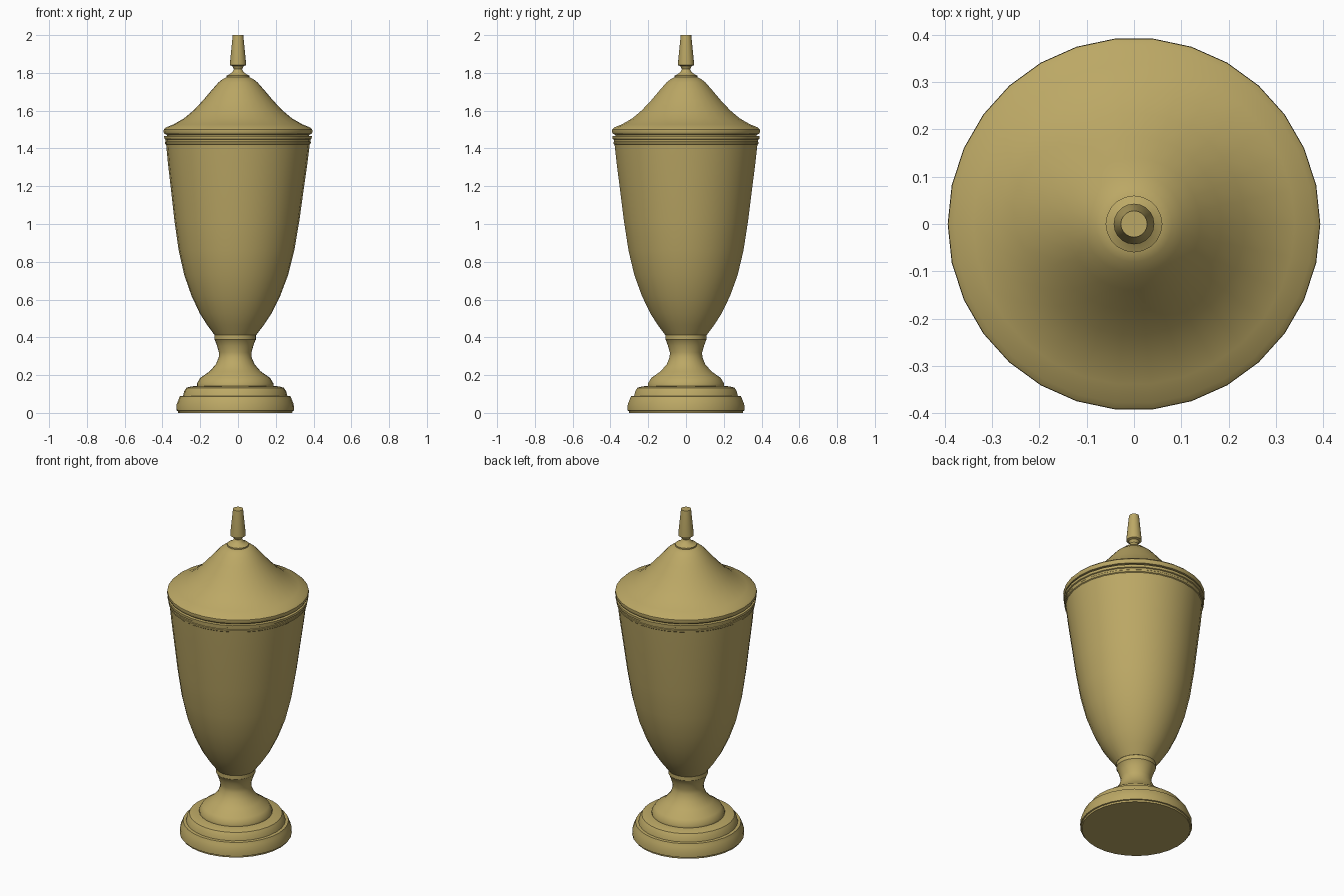
import bpy, bmesh, math

SIDES = 30
brass = bpy.data.materials.new("antique_brass")
brass.diffuse_color = (0.50, 0.39, 0.13, 1)


def lathe(name, profile, offset=lambda z: 0.0, sides=SIDES, angle=35):
    """Spin a (radius, z) profile; offset gives the axis x at each height."""
    bm = bmesh.new()
    rings = []
    for r, z in profile:
        if r == 0:
            rings.append([bm.verts.new((offset(z), 0, z))] * sides)
        else:
            rings.append([bm.verts.new((offset(z) + r * math.cos(i * math.tau / sides),
                                        r * math.sin(i * math.tau / sides), z))
                          for i in range(sides)])
    for a, b in zip(rings, rings[1:]):
        for i in range(sides):
            j = (i + 1) % sides
            corners = list(dict.fromkeys((a[i], a[j], b[j], b[i])))
            bm.faces.new(corners)
    bmesh.ops.recalc_face_normals(bm, faces=bm.faces)
    mesh = bpy.data.meshes.new(name)
    bm.to_mesh(mesh)
    bm.free()
    mesh.materials.append(brass)
    ob = bpy.data.objects.new(name, mesh)
    bpy.context.collection.objects.link(ob)
    bpy.ops.object.select_all(action='DESELECT')
    ob.select_set(True)
    bpy.context.view_layer.objects.active = ob
    bpy.ops.object.shade_smooth_by_angle(angle=math.radians(angle))
    return ob


def foot_axis(z):
    return -0.015


def body_axis(z):
    return -0.014 * max(0, min(1, (1.45 - z) / 1.04))


# Stepped foot and waisted stem
lathe("foot", [(0, 0), (0.302, 0), (0.304, 0.01), (0.311, 0.012), (0.310, 0.045),
               (0.300, 0.07), (0.293, 0.088), (0.276, 0.090), (0.270, 0.115),
               (0.258, 0.133), (0.235, 0.140), (0.203, 0.143), (0.203, 0.155),
               (0.185, 0.185), (0.135, 0.220), (0.102, 0.258), (0.087, 0.295),
               (0.086, 0.320), (0.096, 0.355), (0.107, 0.385), (0.110, 0.388),
               (0.110, 0.412), (0, 0.415)], foot_axis)

# Tapering body with a banded rim
lathe("body", [(0, 0.405), (0.110, 0.412), (0.150, 0.465), (0.190, 0.527),
               (0.235, 0.62), (0.275, 0.73), (0.306, 0.86), (0.331, 1.02),
               (0.351, 1.18), (0.369, 1.32), (0.380, 1.42), (0.385, 1.424),
               (0.386, 1.434), (0.383, 1.437), (0.384, 1.447), (0.390, 1.450),
               (0.391, 1.465), (0.375, 1.467), (0, 1.467)], body_axis)

# Flared lid
lathe("lid", [(0, 1.466), (0.375, 1.466), (0.378, 1.474), (0.389, 1.476), (0.394, 1.487),
              (0.393, 1.500), (0.380, 1.512), (0.340, 1.528), (0.285, 1.560),
              (0.235, 1.602), (0.185, 1.655), (0.140, 1.708), (0.105, 1.748),
              (0.080, 1.768), (0.060, 1.778), (0, 1.778)])

# Finial: collar, narrow neck and tapered knob
lathe("finial", [(0, 1.776), (0.060, 1.777), (0.060, 1.786), (0.045, 1.793),
                 (0.028, 1.806), (0.022, 1.820), (0.030, 1.836), (0.043, 1.841),
                 (0.043, 1.848), (0.028, 2.0), (0, 2.0)], sides=20)
